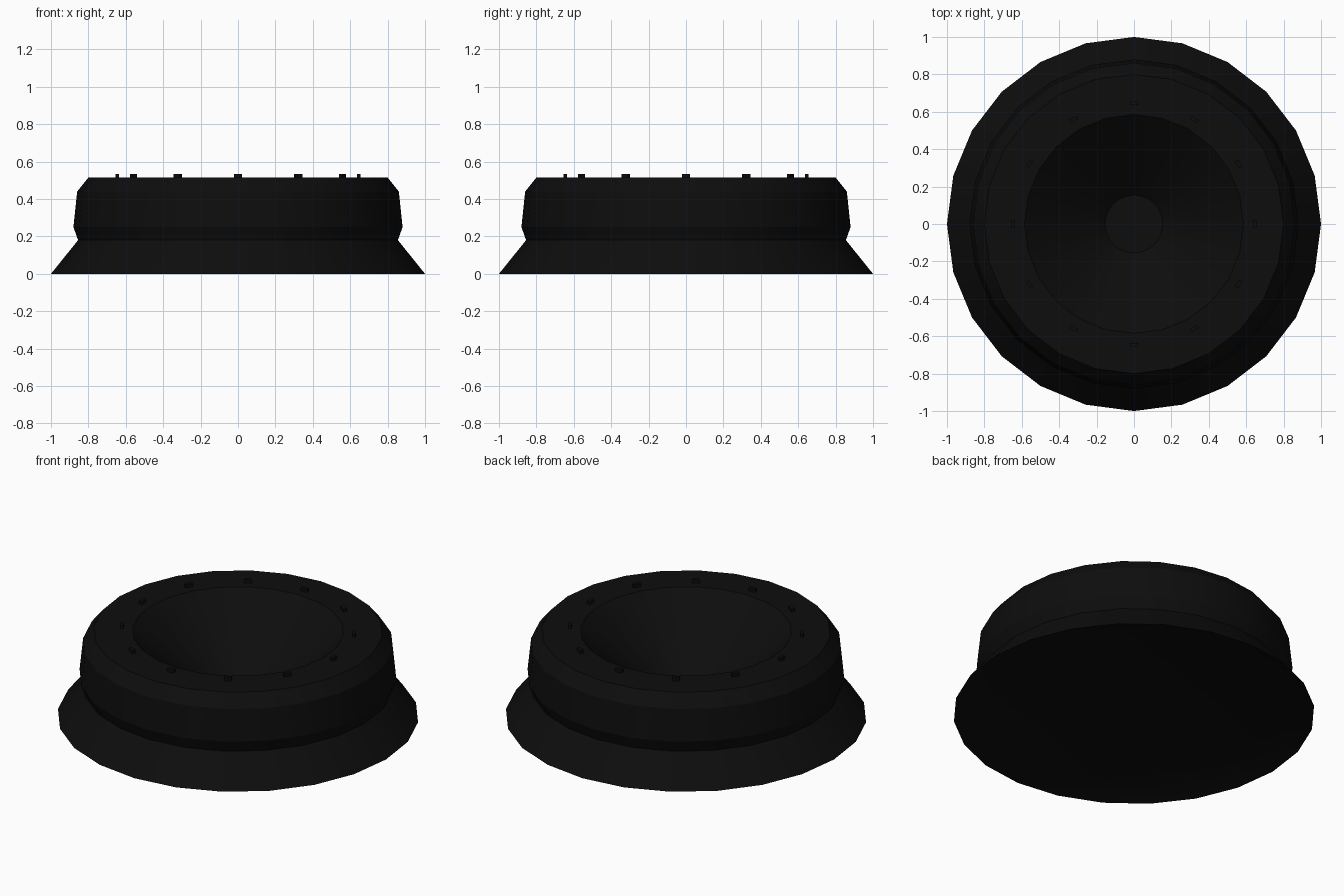
import bpy, bmesh, math
from mathutils import Matrix

if "Cube" in bpy.data.objects:
    bpy.data.objects.remove(bpy.data.objects["Cube"])

SIDES = 24

def material(name, v):
    m = bpy.data.materials.new(name)
    m.diffuse_color = (v, v, v, 1)
    m.use_nodes = True
    m.node_tree.nodes["Principled BSDF"].inputs["Base Color"].default_value = m.diffuse_color
    return m

black = material("black plastic", 0.004)

def finish(bm, name, mat):
    bmesh.ops.recalc_face_normals(bm, faces=bm.faces)
    me = bpy.data.meshes.new(name)
    bm.to_mesh(me)
    bm.free()
    me.materials.append(mat)
    ob = bpy.data.objects.new(name, me)
    bpy.context.collection.objects.link(ob)
    return ob

def lathe(name, profile, mat):
    """Revolve (radius, height) points and cap both ends."""
    bm = bmesh.new()
    rings = []
    for r, z in profile:
        rings.append([bm.verts.new((r * math.cos(2 * math.pi * i / SIDES),
                                    r * math.sin(2 * math.pi * i / SIDES), z))
                      for i in range(SIDES)])
    for a, b in zip(rings, rings[1:]):
        for i in range(SIDES):
            j = (i + 1) % SIDES
            bm.faces.new((a[i], a[j], b[j], b[i]))
    bm.faces.new(rings[0])
    bm.faces.new(rings[-1])
    ob = finish(bm, name, mat)
    bpy.ops.object.select_all(action='DESELECT')
    bpy.context.view_layer.objects.active = ob
    ob.select_set(True)
    bpy.ops.object.shade_smooth_by_angle(angle=math.radians(20))
    return ob

# Flared base, waist, rim and sunken cone with a flat centre
lathe("dish_body", [(0.82, 0.06), (1.0, 0.0), (0.855, 0.18), (0.88, 0.25),
                    (0.86, 0.44), (0.80, 0.515), (0.585, 0.515),
                    (0.155, 0.14)], black)

# Twelve small studs around the rim
bm = bmesh.new()
for k in range(12):
    m = (Matrix.Rotation(math.radians(30 * k), 4, 'Z')
         @ Matrix.Translation((0.645, 0, 0.522))
         @ Matrix.Diagonal((0.02, 0.042, 0.026, 1)))
    bmesh.ops.create_cube(bm, size=1, matrix=m)
finish(bm, "rim_studs", black)
